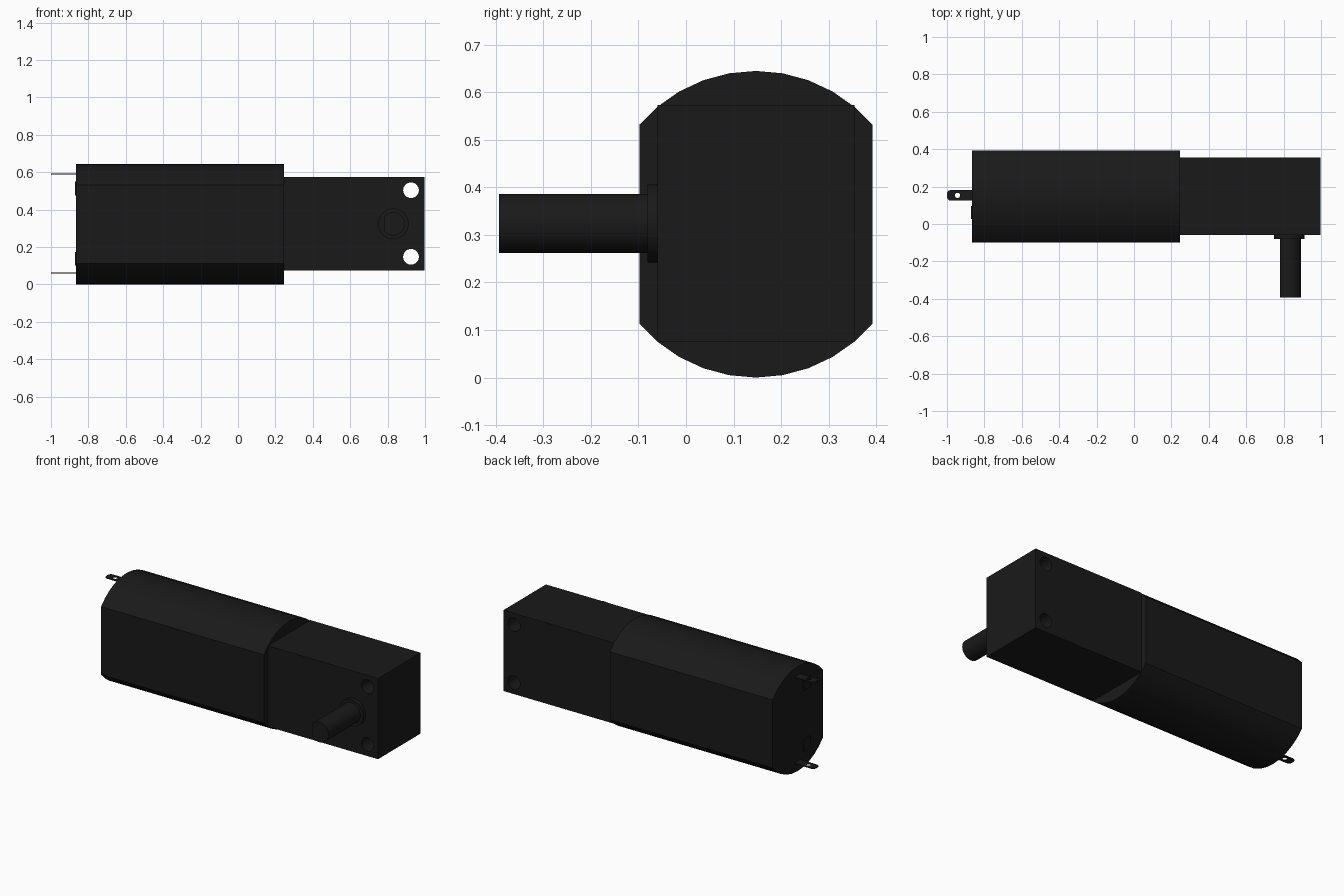
import bpy, bmesh
from math import sin, cos, radians, pi, acos
from mathutils import Vector

if "Cube" in bpy.data.objects:
    bpy.data.objects.remove(bpy.data.objects["Cube"])

CY, CZ, R = 0.147, 0.3225, 0.3225   # motor axis and radius

black = bpy.data.materials.new("black")
black.diffuse_color = (0.01, 0.01, 0.01, 1)
black.use_nodes = True
black.node_tree.nodes["Principled BSDF"].inputs["Base Color"].default_value = black.diffuse_color


def prism(name, points, depth):
    """Extrude a closed 3D outline along a vector."""
    bm = bmesh.new()
    face = bm.faces.new([bm.verts.new(p) for p in points])
    ext = bmesh.ops.extrude_face_region(bm, geom=[face])
    verts = [v for v in ext["geom"] if isinstance(v, bmesh.types.BMVert)]
    bmesh.ops.translate(bm, verts=verts, vec=Vector(depth))
    bmesh.ops.recalc_face_normals(bm, faces=bm.faces)
    mesh = bpy.data.meshes.new(name)
    bm.to_mesh(mesh)
    bm.free()
    obj = bpy.data.objects.new(name, mesh)
    bpy.context.collection.objects.link(obj)
    mesh.materials.append(black)
    return obj


def box(name, x0, x1, y0, y1, z0, z1):
    pts = [(x0, y0, z0), (x1, y0, z0), (x1, y1, z0), (x0, y1, z0)]
    return prism(name, pts, (0, 0, z1 - z0))


def rod(name, x, z, r, y0, y1, start=0.0, end=2 * pi, n=32):
    """Cylinder along y; a partial arc gives a D section."""
    full = end - start > 2 * pi - 1e-6
    steps = n if full else n + 1
    pts = [(x + r * cos(start + (end - start) * i / n), y0,
            z + r * sin(start + (end - start) * i / n)) for i in range(steps)]
    return prism(name, pts, (0, y1 - y0, 0))


def smooth(obj):
    bpy.ops.object.select_all(action='DESELECT')
    obj.select_set(True)
    bpy.context.view_layer.objects.active = obj
    bpy.ops.object.shade_smooth_by_angle(angle=radians(30))


def cut(obj, cutter):
    cutter.hide_render = True
    cutter.hide_set(True)
    cutter.display_type = 'WIRE'
    mod = obj.modifiers.new("hole", 'BOOLEAN')
    mod.operation, mod.solver, mod.object = 'DIFFERENCE', 'EXACT', cutter


# Motor can: round section with two flat sides
arc = [radians(a) for a in (-49.5, -40, -30, -20, -10, 0, 10, 20, 30, 40, 49.5)]
profile = [(-0.865, CY + R * sin(a), CZ + R * cos(a)) for a in arc]
profile += [(-0.865, CY - R * sin(a), CZ - R * cos(a)) for a in arc]
smooth(prism("motor_can", profile, (1.11, 0, 0)))

# Gearbox with two through holes
gearbox = box("gearbox", 0.245, 0.997, -0.06, 0.355, 0.075, 0.573)
smooth(gearbox)
for side in (-1, 1):
    cut(gearbox, rod("mounting_hole_cutter", 0.925, CZ + 0.003 + side * 0.178, 0.042, -0.2, 0.5))

# Output collar and D-shaped shaft
smooth(rod("shaft_collar", 0.83, 0.324, 0.082, -0.081, -0.055))
flat = acos(0.05 / 0.062)
smooth(rod("output_shaft", 0.83, 0.324, 0.062, -0.393, -0.055, -pi + flat, pi - flat))

# Terminals with rounded tips and eyelets, plus raised pads on the rear face
for side in (-1, 1):
    z, hw, cr = CZ + 0.003 + side * 0.265, 0.028, 0.02
    outline = [(-0.86, CY + 0.006 + hw), (-0.86, CY + 0.006 - hw)]
    for sy, order in ((-1, range(6)), (1, range(5, -1, -1))):
        for i in order:
            a = pi / 2 * i / 5
            outline.append((-1 + cr - cr * sin(a), CY + 0.006 + sy * (hw - cr + cr * cos(a))))
    tab = prism("terminal", [(x, y, z - 0.0025) for x, y in outline], (0, 0, 0.005))
    ring = [(-0.944 + 0.014 * cos(2 * pi * i / 16), CY + 0.006 + 0.014 * sin(2 * pi * i / 16), z - 0.05)
            for i in range(16)]
    cut(tab, prism("eyelet_cutter", ring, (0, 0, 0.1)))
    pz = CZ + 0.003 + side * 0.188
    box("rear_pad", -0.872, -0.86, 0.027, 0.096, pz - 0.037, pz + 0.037)
